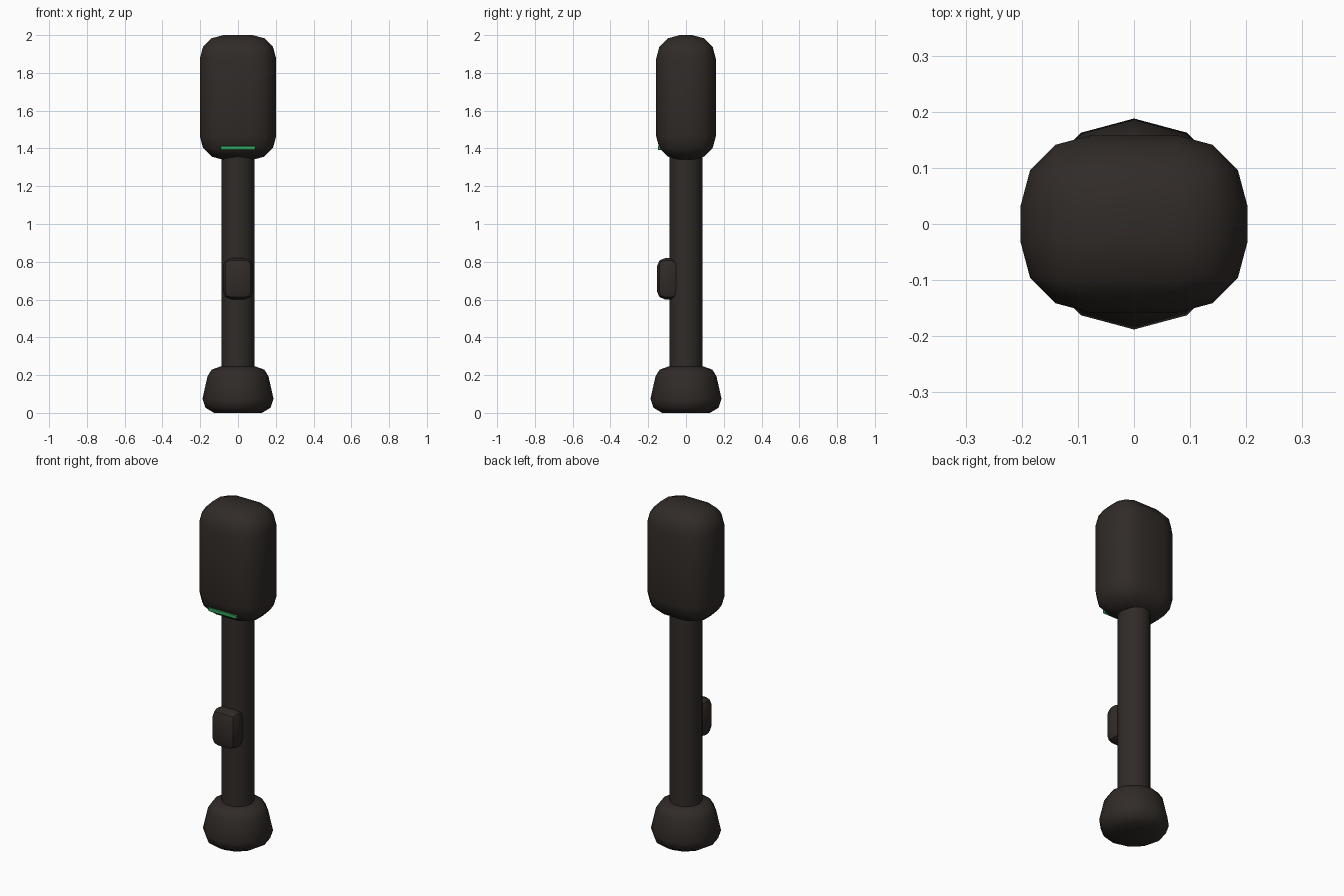
import bpy, bmesh, math

if "Cube" in bpy.data.objects:
    bpy.data.objects.remove(bpy.data.objects["Cube"])


def material(name, rgb):
    m = bpy.data.materials.new(name)
    m.diffuse_color = (*rgb, 1)
    m.use_nodes = True
    m.node_tree.nodes["Principled BSDF"].inputs["Base Color"].default_value = m.diffuse_color
    return m


dark = material("dark_plastic", (0.03, 0.024, 0.021))
green = material("green_light", (0.03, 0.38, 0.11))


def finish(name, bm, mat, angle=42):
    bmesh.ops.recalc_face_normals(bm, faces=bm.faces)
    me = bpy.data.meshes.new(name)
    bm.to_mesh(me)
    bm.free()
    ob = bpy.data.objects.new(name, me)
    bpy.context.collection.objects.link(ob)
    me.materials.append(mat)
    bpy.ops.object.select_all(action='DESELECT')
    ob.select_set(True)
    bpy.context.view_layer.objects.active = ob
    bpy.ops.object.shade_smooth_by_angle(angle=math.radians(angle))
    return ob


def rounded_box(name, centre, size, radius, segments, mat):
    bm = bmesh.new()
    bmesh.ops.create_cube(bm, size=1)
    for v in bm.verts:
        v.co = [c + k * s for c, k, s in zip(centre, v.co, size)]
    bmesh.ops.bevel(bm, geom=bm.edges[:], offset=radius, offset_type='OFFSET',
                    segments=segments, profile=0.5, affect='EDGES')
    return finish(name, bm, mat)


def lathe(name, profile, sides, mat):
    bm = bmesh.new()
    rings = [[bm.verts.new((r * math.cos(2 * math.pi * i / sides),
                            r * math.sin(2 * math.pi * i / sides), z))
              for i in range(sides)] for r, z in profile]
    for a, b in zip(rings, rings[1:]):
        for i in range(sides):
            j = (i + 1) % sides
            bm.faces.new((a[i], a[j], b[j], b[i]))
    bm.faces.new(rings[0])
    bm.faces.new(rings[-1])
    return finish(name, bm, mat)


# Flared foot, 12 sides with rounded rims
lathe("base", [(0.127, 0), (0.172, 0.027), (0.188, 0.075), (0.161, 0.195),
               (0.139, 0.229), (0.092, 0.246)], 12, dark)

# Long round handle running into the head and the foot
lathe("handle", [(0.087, 0.2), (0.087, 1.39)], 20, dark)

# Softly rounded head block
rounded_box("head", (0, 0, 1.67), (0.404, 0.316, 0.66), 0.125, 3, dark)

# Switch on the front of the handle
rounded_box("switch", (0, -0.095, 0.71), (0.16, 0.118, 0.22), 0.045, 2, dark)

# Thin indicator light along the lower front edge of the head
rounded_box("indicator_light", (0, -0.136, 1.402), (0.184, 0.024, 0.023), 0.003, 1, green)
